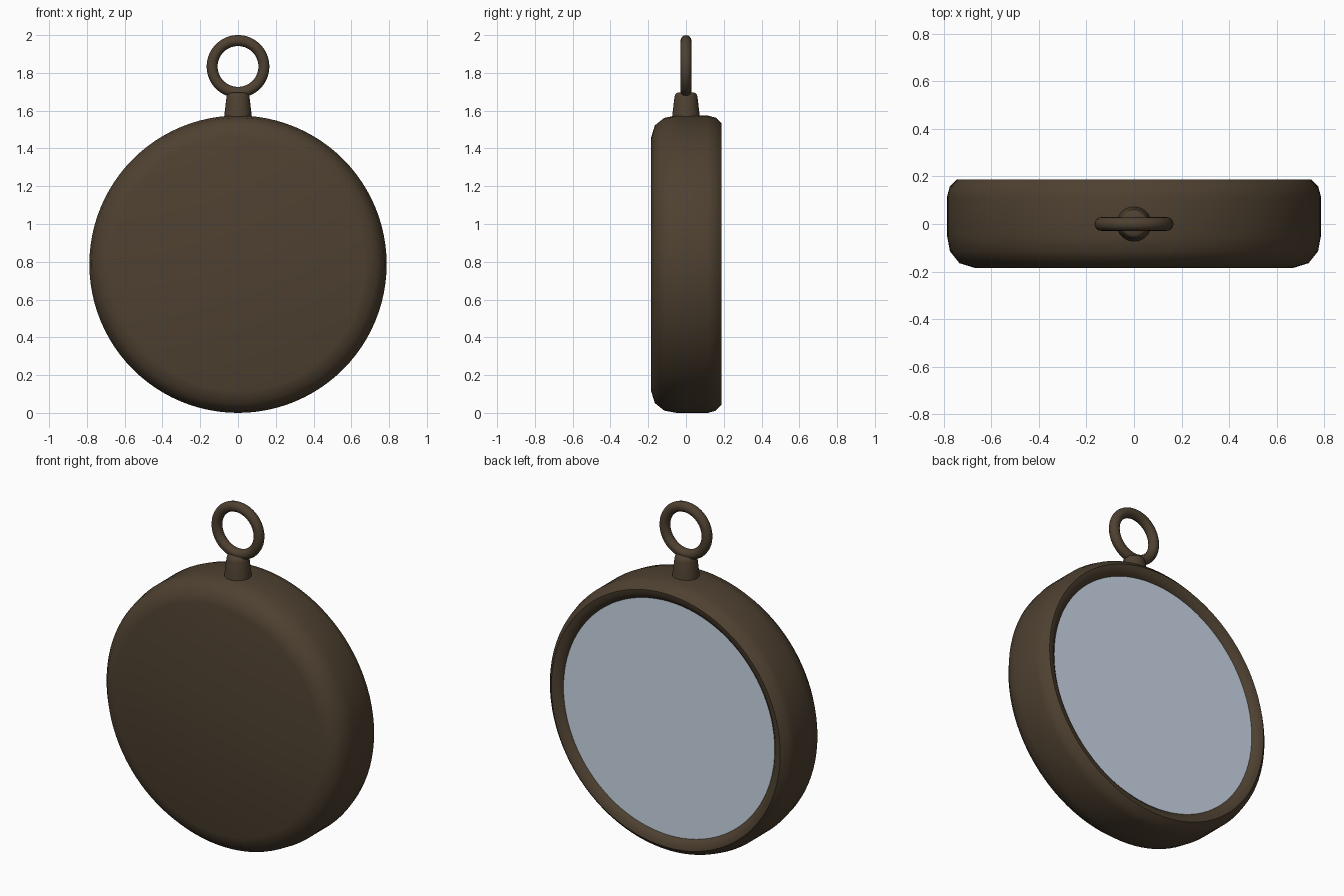
import bpy, bmesh, math
from mathutils import Matrix

if "Cube" in bpy.data.objects:
    bpy.data.objects.remove(bpy.data.objects["Cube"])


def material(name, rgb):
    m = bpy.data.materials.new(name)
    m.diffuse_color = (*rgb, 1)
    m.use_nodes = True
    m.node_tree.nodes["Principled BSDF"].inputs["Base Color"].default_value = m.diffuse_color
    return m


bronze = material("dark bronze", (0.076, 0.052, 0.030))
glass = material("pale mirror glass", (0.60, 0.69, 0.80))


def lathe(name, profile, mat, matrix, steps=96, angle=50):
    """Revolve (radius, height) points round local z, then place with matrix."""
    bm = bmesh.new()
    vs = [bm.verts.new((r, 0, h)) for r, h in profile]
    es = [bm.edges.new(p) for p in zip(vs, vs[1:])]
    bmesh.ops.spin(bm, geom=vs + es, cent=(0, 0, 0), axis=(0, 0, 1),
                   angle=math.tau, steps=steps)
    bmesh.ops.remove_doubles(bm, verts=bm.verts, dist=1e-5)
    bmesh.ops.recalc_face_normals(bm, faces=bm.faces)
    bm.transform(matrix)
    me = bpy.data.meshes.new(name)
    bm.to_mesh(me)
    bm.free()
    me.materials.append(mat)
    ob = bpy.data.objects.new(name, me)
    bpy.context.collection.objects.link(ob)
    bpy.context.view_layer.objects.active = ob
    ob.select_set(True)
    bpy.ops.object.shade_smooth_by_angle(angle=math.radians(angle))
    ob.select_set(False)
    return ob


CZ = 0.787
# local z becomes +y, so the profile height is the depth of the case
FACE = Matrix.Translation((0, 0, CZ)) @ Matrix.Rotation(-math.pi / 2, 4, 'X')

# round case: flat front, rounded sides, raised bezel round the recessed back
lathe("case", [(0, -0.185), (0.67, -0.185), (0.735, -0.165), (0.775, -0.115),
               (0.787, -0.05), (0.787, 0.115), (0.776, 0.157), (0.745, 0.188),
               (0.715, 0.184), (0.685, 0.155), (0.68, 0.12), (0, 0.12)],
      bronze, FACE)

# flat mirror disc, smooth shaded over its edge
bpy.ops.mesh.primitive_cylinder_add(vertices=96, radius=0.688, depth=0.05,
                                    location=(0, 0.132, CZ),
                                    rotation=(-math.pi / 2, 0, 0))
mirror = bpy.context.object
mirror.name = "mirror"
mirror.data.materials.append(glass)
bpy.ops.object.shade_smooth()

# tapered neck on top of the case
lathe("neck", [(0, 1.53), (0.077, 1.53), (0.072, 1.58), (0.061, 1.672),
               (0.056, 1.688), (0.045, 1.695), (0, 1.695)],
      bronze, Matrix.Identity(4), 32)

# hanging ring
bpy.ops.mesh.primitive_torus_add(major_radius=0.137, minor_radius=0.029,
                                 major_segments=64, minor_segments=16,
                                 location=(0, 0, 1.834),
                                 rotation=(math.pi / 2, 0, 0))
ring = bpy.context.object
ring.name = "hanging_ring"
ring.data.materials.append(bronze)
bpy.ops.object.shade_smooth()
